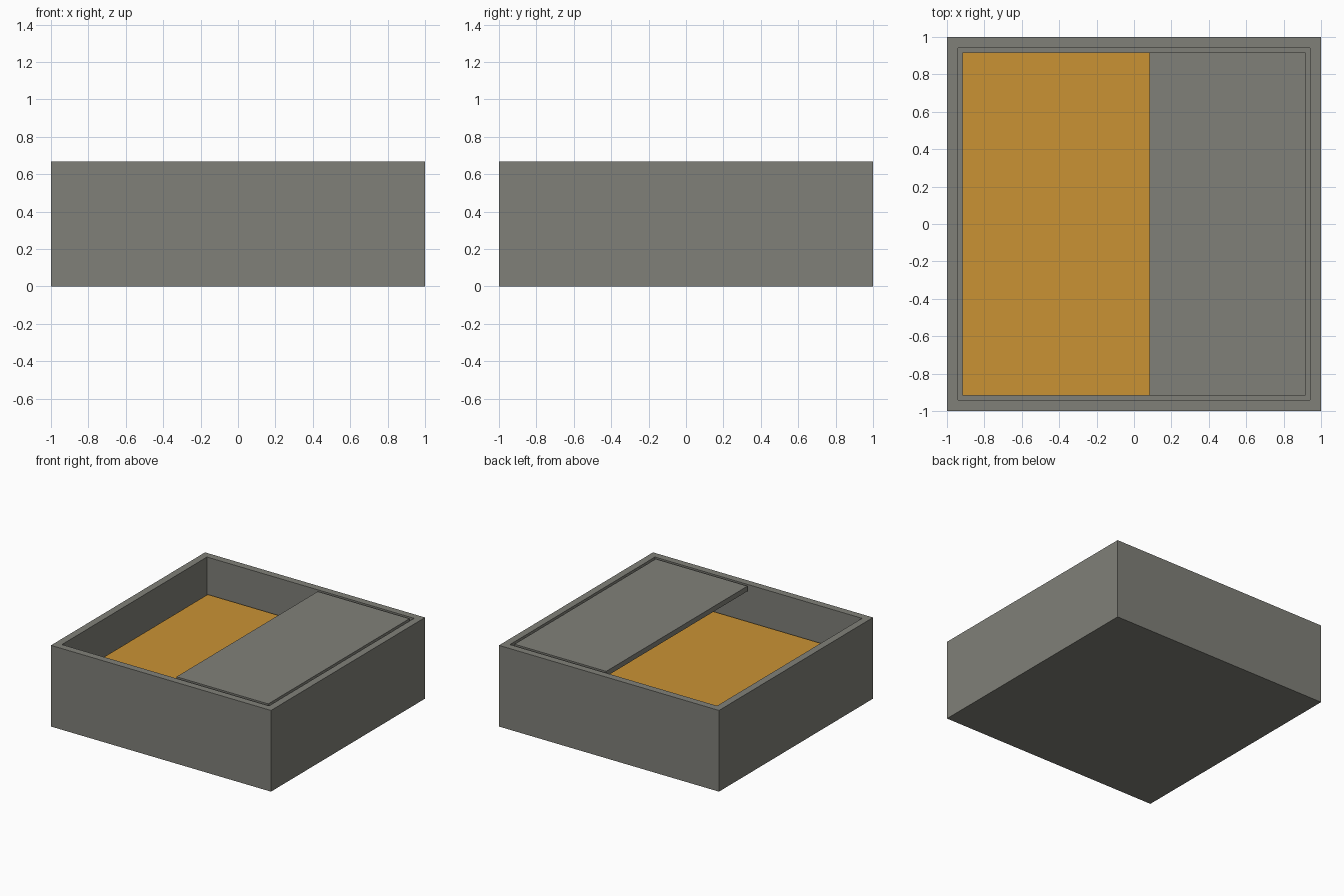
import bpy
import bmesh

WALL, HEIGHT, FILL, LID = 0.083, 0.667, 0.375, 0.042

default = bpy.data.objects.get("Cube")
if default:
    bpy.data.objects.remove(default, do_unlink=True)


def material(name, rgb):
    mat = bpy.data.materials.new(name)
    mat.use_nodes = True
    color = (*rgb, 1.0)
    mat.diffuse_color = color
    mat.node_tree.nodes["Principled BSDF"].inputs["Base Color"].default_value = color
    return mat


def box(name, low, high, mat, cavity_floor=None):
    """Box between two corners, optionally hollowed from the top."""
    bm = bmesh.new()
    bmesh.ops.create_cube(bm, size=1)
    for v in bm.verts:
        v.co = [h if c > 0 else l for c, l, h in zip(v.co, low, high)]
    if cavity_floor is not None:
        top = max(bm.faces, key=lambda f: f.calc_center_median().z)
        bmesh.ops.inset_region(bm, faces=[top], thickness=WALL)
        hole = bmesh.ops.extrude_discrete_faces(bm, faces=[top])["faces"][0]
        for v in hole.verts:
            v.co.z = cavity_floor
    bmesh.ops.recalc_face_normals(bm, faces=bm.faces)
    mesh = bpy.data.meshes.new(name)
    bm.to_mesh(mesh)
    bm.free()
    mesh.materials.append(mat)
    obj = bpy.data.objects.new(name, mesh)
    bpy.context.collection.objects.link(obj)
    return obj


grey = material("warm grey", (0.216, 0.216, 0.19))
amber = material("amber", (0.59, 0.29, 0.034))
inner = 1 - WALL

# Open tray with thick walls
box("tray", (-1, -1, 0), (1, 1, HEIGHT), grey, cavity_floor=WALL)

# Filling that covers the whole cavity floor
box("filling", (-inner, -inner, WALL), (inner, inner, FILL), amber)

# Thin half lid, flush with the rim, open space beneath it
box("half_lid", (WALL, -inner, HEIGHT - LID), (inner, inner, HEIGHT), grey)
